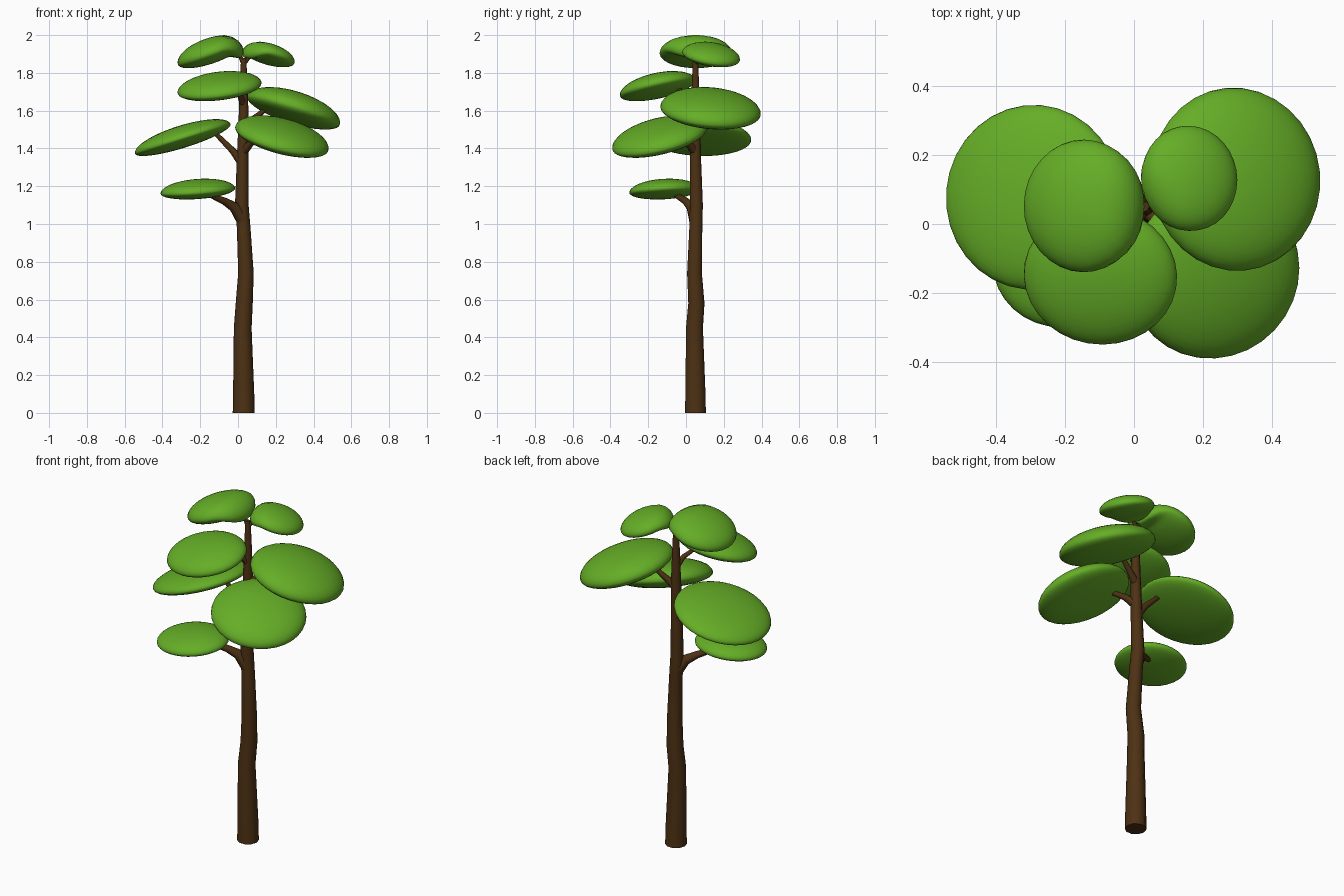
import bpy
import bmesh
import math
from mathutils import Matrix, Vector

cube = bpy.data.objects.get("Cube")
if cube:
    bpy.data.objects.remove(cube, do_unlink=True)


def make_material(name, color):
    mat = bpy.data.materials.new(name)
    mat.use_nodes = True
    mat.diffuse_color = color
    bsdf = next(n for n in mat.node_tree.nodes if n.type == 'BSDF_PRINCIPLED')
    bsdf.inputs["Base Color"].default_value = color
    bsdf.inputs["Roughness"].default_value = 0.9
    return mat


bark = make_material("bark brown", (0.075, 0.031, 0.007, 1))
leaf = make_material("leaf green", (0.13, 0.42, 0.02, 1))


def select_only(obj):
    bpy.ops.object.select_all(action='DESELECT')
    obj.select_set(True)
    bpy.context.view_layer.objects.active = obj


def tube(name, points):
    """Tapered round limb through (x, y, z, radius) points."""
    curve = bpy.data.curves.new(name, 'CURVE')
    curve.dimensions = '3D'
    curve.bevel_depth = 1
    curve.bevel_resolution = 3
    curve.use_fill_caps = True
    spline = curve.splines.new('POLY')
    spline.points.add(len(points) - 1)
    for point, (x, y, z, r) in zip(spline.points, points):
        point.co = (x, y, z, 1)
        point.radius = r
    obj = bpy.data.objects.new(name, curve)
    bpy.context.collection.objects.link(obj)
    select_only(obj)
    bpy.ops.object.convert(target='MESH')
    obj = bpy.context.view_layer.objects.active
    obj.data.materials.clear()
    obj.data.materials.append(bark)
    bpy.ops.object.shade_smooth_by_angle(angle=math.radians(50))
    return obj


def bend(co, start, strength):
    """Curl the part beyond start downward along an arc."""
    if co.x <= start or strength == 0:
        return co
    radius = 1 / strength
    a = (co.x - start) * strength
    return Vector((start + (radius + co.z) * math.sin(a), co.y,
                   (radius + co.z) * math.cos(a) - radius))


def foliage(name, low, high, thickness, pitch, curl=0):
    """Flattened pad rising toward the trunk, fitted between two corners."""
    low, high = Vector(low), Vector(high)
    centre, size = (low + high) / 2, high - low
    yaw = math.atan2(0.05 - centre.y, 0.03 - centre.x)
    turn = Matrix.Rotation(yaw, 3, 'Z') @ Matrix.Rotation(-math.radians(pitch), 3, 'Y')
    bm = bmesh.new()
    bmesh.ops.create_uvsphere(bm, u_segments=32, v_segments=20, radius=1)
    for v in bm.verts:
        v.co.z *= thickness * (1.2 if v.co.z > 0 else 0.8)
        v.co = turn @ bend(v.co, 0.35, curl)
    lo = Vector([min(v.co[i] for v in bm.verts) for i in range(3)])
    hi = Vector([max(v.co[i] for v in bm.verts) for i in range(3)])
    for v in bm.verts:
        v.co = Vector([centre[i] + (v.co[i] - (lo[i] + hi[i]) / 2)
                       * size[i] / (hi[i] - lo[i]) for i in range(3)])
    mesh = bpy.data.meshes.new(name)
    bm.to_mesh(mesh)
    bm.free()
    mesh.materials.append(leaf)
    mesh.shade_smooth()
    obj = bpy.data.objects.new(name, mesh)
    bpy.context.collection.objects.link(obj)


# Trunk
tube("trunk", [
    (0.03, 0.05, 0, 0.058), (0.03, 0.05, 0.1, 0.056), (0.025, 0.045, 0.45, 0.047),
    (0.033, 0.055, 0.58, 0.045), (0.042, 0.045, 0.74, 0.041), (0.03, 0.052, 0.98, 0.036),
    (0.02, 0.055, 1.1, 0.036), (0.025, 0.05, 1.35, 0.031), (0.03, 0.05, 1.55, 0.027),
    (0.03, 0.05, 1.72, 0.021), (0.03, 0.05, 1.88, 0.014)])

# Branches
tube("low_right_branch", [(0.025, 0.05, 1.02, 0.034), (-0.02, 0.03, 1.09, 0.028),
                          (-0.07, 0, 1.12, 0.02), (-0.14, -0.05, 1.15, 0.014)])
tube("back_right_branch", [(0.025, 0.05, 1.32, 0.026), (-0.03, 0.055, 1.39, 0.018),
                           (-0.12, 0.06, 1.48, 0.012)])
tube("front_left_branch", [(0.025, 0.05, 1.38, 0.026), (0.07, 0.01, 1.43, 0.018),
                           (0.12, -0.05, 1.47, 0.012)])
tube("back_left_branch", [(0.03, 0.05, 1.51, 0.024), (0.08, 0.065, 1.555, 0.017),
                          (0.15, 0.085, 1.61, 0.012)])
tube("front_right_branch", [(0.03, 0.05, 1.63, 0.02), (0.01, 0.01, 1.68, 0.014),
                            (-0.03, -0.05, 1.72, 0.01)])
tube("top_right_twig", [(0.03, 0.05, 1.85, 0.014), (0, 0.05, 1.91, 0.009)])
tube("top_left_twig", [(0.03, 0.05, 1.85, 0.014), (0.08, 0.08, 1.91, 0.009)])

# Foliage pads
foliage("top_right_foliage", (-0.32, -0.14, 1.825), (0.03, 0.245, 2.0), 0.36, 18, 2.2)
foliage("top_left_foliage", (0.02, -0.02, 1.83), (0.3, 0.285, 1.965), 0.36, 18, 2.0)
foliage("front_right_foliage", (-0.32, -0.35, 1.65), (0.125, 0.05, 1.81), 0.3, 14)
foliage("back_left_foliage", (0.05, -0.135, 1.5), (0.54, 0.395, 1.725), 0.31, 17)
foliage("front_left_foliage", (-0.015, -0.39, 1.35), (0.48, 0.11, 1.575), 0.29, 19)
foliage("back_right_foliage", (-0.545, -0.19, 1.36), (-0.04, 0.345, 1.555), 0.22, 17)
foliage("low_right_foliage", (-0.41, -0.3, 1.13), (-0.015, 0.07, 1.24), 0.26, 5)
